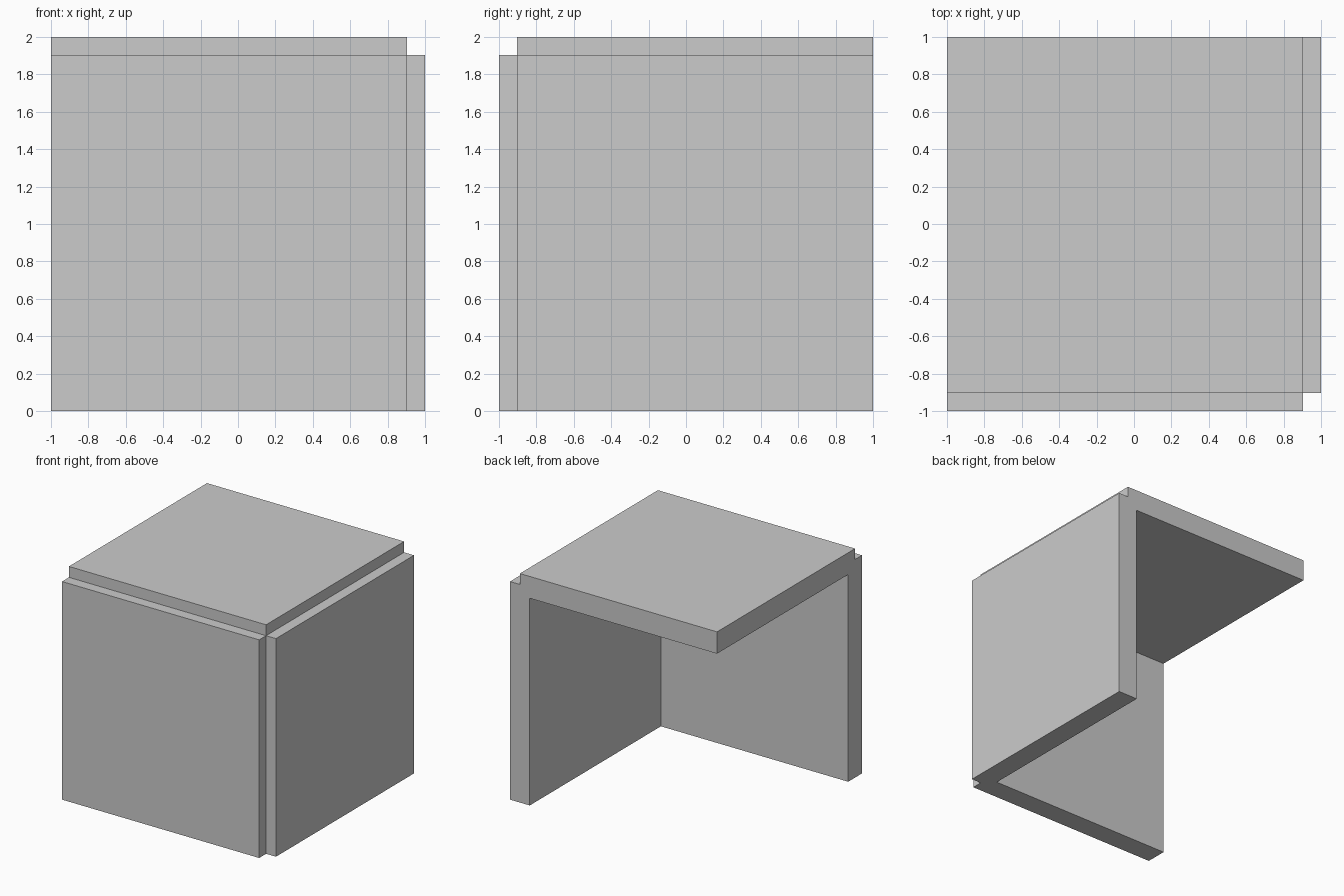
import bpy

if "Cube" in bpy.data.objects:
    bpy.data.objects.remove(bpy.data.objects["Cube"])

T = 0.1905          # panel thickness
E = 1 - T / 2       # panel edge stops half a thickness short of the outer corner


def panel(name, lo, hi):
    centre = [(a + b) / 2 for a, b in zip(lo, hi)]
    bpy.ops.mesh.primitive_cube_add(size=1, location=centre)
    ob = bpy.context.object
    ob.name = name
    ob.scale = [b - a for a, b in zip(lo, hi)]
    bpy.ops.object.transform_apply(location=True, rotation=False, scale=True)
    return ob


# Three square panels crossing at one corner
front = panel("front_panel", (-1, -1, 0), (E, -1 + T, 1 + E))
right = panel("right_panel", (1 - T, -E, 0), (1, 1, 1 + E))
top = panel("top_panel", (-1, -E, 2 - T), (E, 1, 2))

# Fuse into one clean corner shell
bpy.context.view_layer.objects.active = front
for other in (right, top):
    mod = front.modifiers.new("fuse", 'BOOLEAN')
    mod.operation = 'UNION'
    mod.solver = 'EXACT'
    mod.object = other
    bpy.ops.object.modifier_apply(modifier=mod.name)
    bpy.data.objects.remove(other, do_unlink=True)
front.name = "corner_panels"
